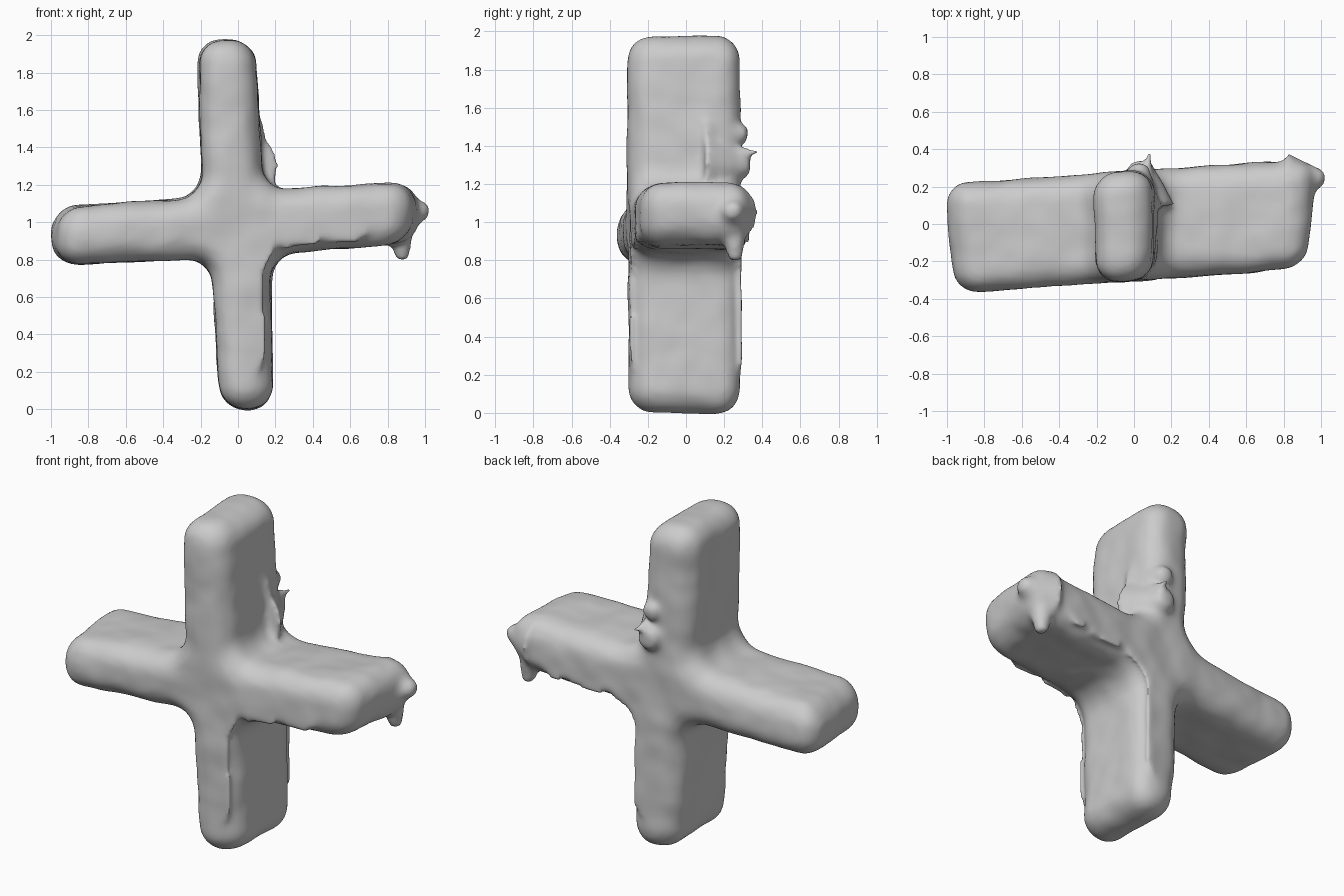
import bpy, bmesh
from mathutils import Vector, Matrix

if "Cube" in bpy.data.objects:
    bpy.data.objects.remove(bpy.data.objects["Cube"])

HALF_DEPTH = 0.292
# Cross outline in x, z
OUTLINE = [(-0.095, 0.0), (0.19, 0.0), (0.17, 0.83), (0.95, 0.89), (0.95, 1.215), (0.135, 1.17),
           (0.09, 1.975), (-0.215, 1.975), (-0.19, 1.13), (-0.985, 1.08), (-0.985, 0.77), (-0.14, 0.81)]

bm = bmesh.new()


def spike(base, tip, radius, blunt=0.015):
    """Closed cone from base to tip, later fused into the body."""
    a, b = Vector(base), Vector(tip)
    rot = (b - a).to_track_quat('Z', 'Y').to_matrix().to_4x4()
    bmesh.ops.create_cone(bm, cap_ends=True, segments=16, radius1=radius, radius2=blunt,
                          depth=(b - a).length, matrix=Matrix.Translation((a + b) / 2) @ rot)


# Thick cross
front = bm.faces.new([bm.verts.new((x, -HALF_DEPTH, z)) for x, z in OUTLINE])
ext = bmesh.ops.extrude_face_region(bm, geom=[front], use_keep_orig=True)
for v in [g for g in ext['geom'] if isinstance(g, bmesh.types.BMVert)]:
    v.co.y = HALF_DEPTH
bmesh.ops.recalc_face_normals(bm, faces=bm.faces)

# Round the arm ends and inner corners, then the front and back rims
through = [e for e in bm.edges if abs(e.verts[0].co.y - e.verts[1].co.y) > 0.1]
bmesh.ops.bevel(bm, geom=through, offset=0.135, segments=6, profile=0.5,
                affect='EDGES', clamp_overlap=False)
rims = [e for e in bm.edges if abs(e.verts[0].co.y - e.verts[1].co.y) < 0.001]
bmesh.ops.bevel(bm, geom=rims, offset=0.125, segments=5, profile=0.5,
                affect='EDGES', clamp_overlap=False)

# Sideways arms swing slightly around the upright
for v in bm.verts:
    x, y = v.co.x, v.co.y
    v.co.x = x * (1 + 0.1 * y)
    v.co.y = y + 0.07 * x - 0.01

# Torn ridge on the back of the upright, and snags on the right arm
spike((0.05, 0.14, 1.35), (0.085, 0.385, 1.37), 0.06, 0.012)
spike((0.03, 0.10, 1.30), (0.04, 0.335, 1.30), 0.2, 0.05)
spike((0.02, 0.10, 1.48), (0.03, 0.32, 1.46), 0.13, 0.04)
spike((0.86, 0.25, 1.00), (0.88, 0.26, 0.80), 0.085, 0.03)
spike((0.83, 0.23, 1.05), (1.015, 0.25, 1.06), 0.16, 0.03)

mesh = bpy.data.meshes.new("cross_body")
bm.to_mesh(mesh)
bm.free()
cross = bpy.data.objects.new("cross_body", mesh)
bpy.context.collection.objects.link(cross)

# Fuse into one skin, soften and add faint lumps
remesh = cross.modifiers.new("fuse", 'REMESH')
remesh.mode = 'VOXEL'
remesh.voxel_size = 0.018
remesh.use_smooth_shade = True
soften = cross.modifiers.new("soften", 'SMOOTH')
soften.factor = 0.5
soften.iterations = 10
lumps = bpy.data.textures.new("lumps", 'CLOUDS')
lumps.noise_scale = 0.22
lumps.noise_depth = 1
rough = cross.modifiers.new("rough", 'DISPLACE')
rough.texture = lumps
rough.strength = 0.02
rough.mid_level = 0.45
